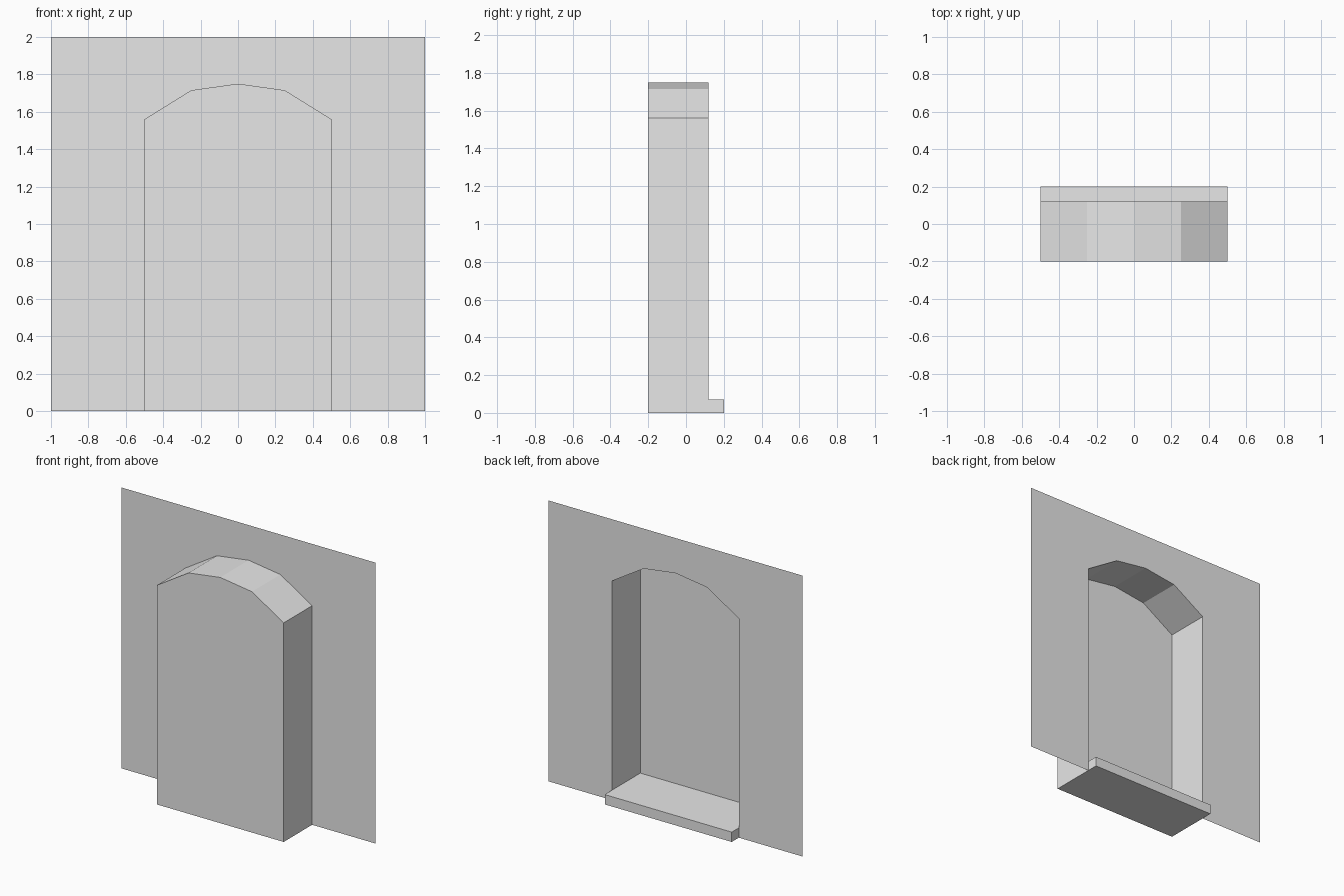
import bpy

if "Cube" in bpy.data.objects:
    bpy.data.objects.remove(bpy.data.objects["Cube"])

FRONT, WALL, SILL = -0.2, 0.12, 0.2   # depths of niche back, wall sheet, sill edge
SILL_H = 0.07
ARCH = [(0.5, 1.56), (0.25, 1.715), (0, 1.75), (-0.25, 1.715), (-0.5, 1.56)]

grey = bpy.data.materials.new("plain_grey")
grey.diffuse_color = (0.8, 0.8, 0.8, 1)
grey.use_nodes = True
grey.node_tree.nodes["Principled BSDF"].inputs["Base Color"].default_value = grey.diffuse_color


def make(name, verts, faces):
    mesh = bpy.data.meshes.new(name)
    mesh.from_pydata(verts, [], faces)
    mesh.materials.append(grey)
    obj = bpy.data.objects.new(name, mesh)
    bpy.context.collection.objects.link(obj)
    return obj


# Thin wall sheet with an arched opening, facing +y
outline = ([(1, 0), (1, 2), (-1, 2), (-1, 0), (-0.5, 0)]
           + ARCH[::-1] + [(0.5, 0)])
make("wall", [(x, WALL, z) for x, z in outline],
     [tuple(range(len(outline)))[::-1]])

# Arched recess: back panel plus sides and ceiling, facing inward
profile = [(0.5, SILL_H)] + ARCH + [(-0.5, SILL_H)]
n = len(profile)
verts = [(x, y, z) for y in (FRONT, WALL) for x, z in profile]
faces = [tuple(range(n))[::-1]]
faces += [(i, i + 1, n + i + 1, n + i) for i in range(n - 1)]
make("niche", verts, faces)

# Sill slab: floor of the recess, projecting past the wall
box = [(x, y, z) for x in (-0.5, 0.5) for y in (FRONT, SILL) for z in (0, SILL_H)]
make("sill", box, [(0, 1, 3, 2), (4, 6, 7, 5), (0, 4, 5, 1),
                   (2, 3, 7, 6), (0, 2, 6, 4), (1, 5, 7, 3)])

# Consistent normals: recess and wall look towards +y
for name in ("wall", "niche"):
    mesh = bpy.data.objects[name].data
    if mesh.polygons[0].normal.y < 0:
        mesh.flip_normals()
